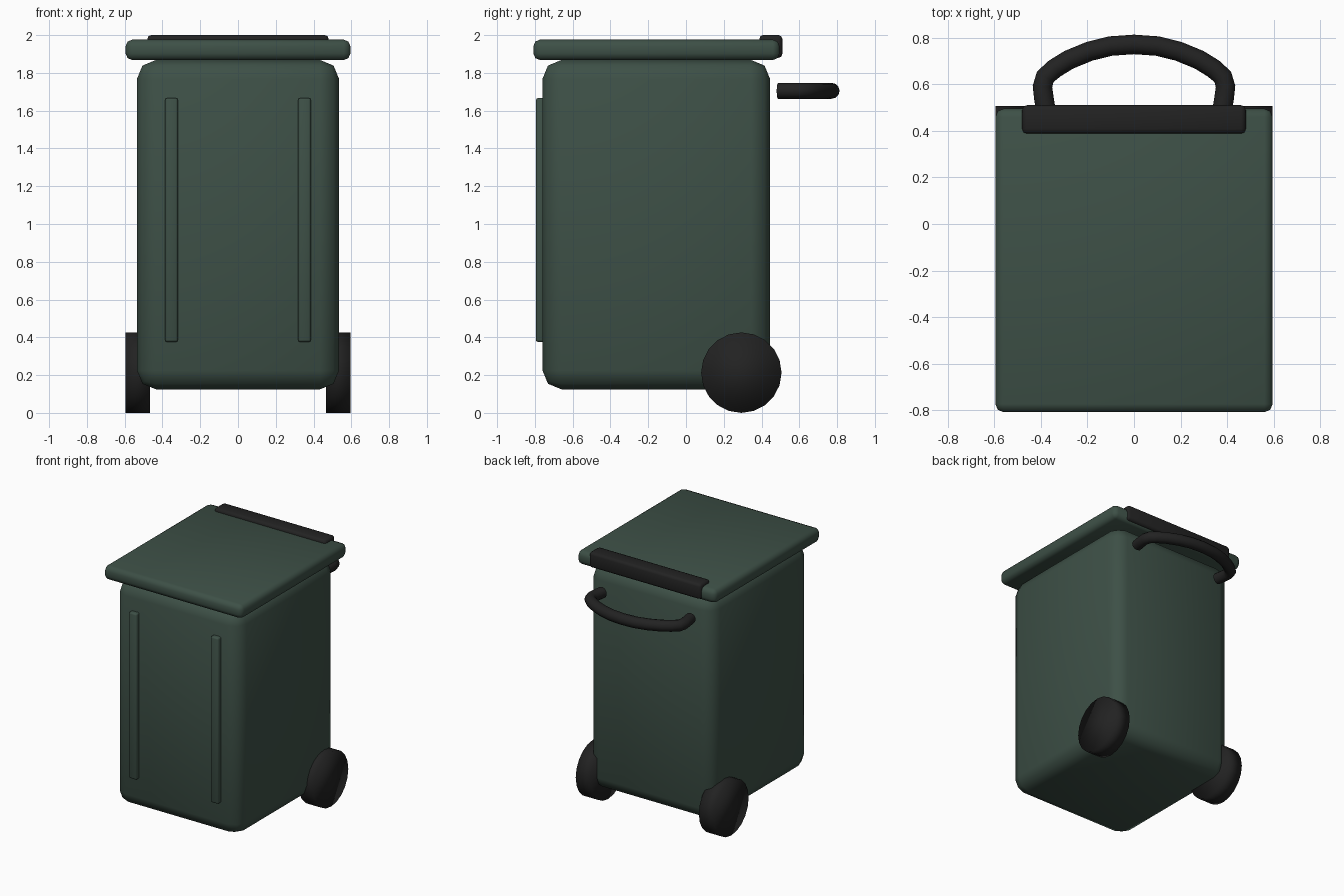
import bpy, math

if "Cube" in bpy.data.objects:
    bpy.data.objects.remove(bpy.data.objects["Cube"])


def material(name, rgb):
    m = bpy.data.materials.new(name)
    m.diffuse_color = (*rgb, 1)
    m.use_nodes = True
    m.node_tree.nodes["Principled BSDF"].inputs["Base Color"].default_value = m.diffuse_color
    return m


GREEN = material("dark_green_plastic", (0.047, 0.08, 0.062))
BLACK = material("black_rubber", (0.016, 0.016, 0.016))


def finish(name, mat):
    ob = bpy.context.object
    ob.name = name
    ob.data.materials.append(mat)
    return ob


def rounded_box(name, mat, lo, hi, bevel, segments=2):
    """Bevelled, smooth box between two opposite corners."""
    centre = [(a + b) / 2 for a, b in zip(lo, hi)]
    bpy.ops.mesh.primitive_cube_add(size=1, location=centre)
    ob = finish(name, mat)
    ob.scale = [b - a for a, b in zip(lo, hi)]
    bpy.ops.object.transform_apply(location=False, rotation=False, scale=True)
    mod = ob.modifiers.new("round", 'BEVEL')
    mod.width = bevel
    mod.segments = segments
    bpy.ops.object.shade_smooth()
    return ob


# Bin body, lid and hinge bar
rounded_box("body", GREEN, (-0.535, -0.76, 0.125), (0.535, 0.445, 1.868), 0.1)
rounded_box("lid", GREEN, (-0.595, -0.808, 1.868), (0.595, 0.495, 1.976), 0.035)
rounded_box("hinge_bar", BLACK, (-0.48, 0.388, 1.88), (0.48, 0.51, 2.0), 0.02)

for side, s in (("right", 1), ("left", -1)):
    # Raised rib on the front
    x = 0.352 * s
    rounded_box(side + "_front_rib", GREEN, (x - 0.034, -0.795, 0.375),
                (x + 0.034, -0.73, 1.667), 0.012)
    # Wheel
    bpy.ops.mesh.primitive_cylinder_add(
        vertices=20, radius=0.213, depth=0.13, location=(0.53 * s, 0.293, 0.213),
        rotation=(0, math.pi / 2, 0))
    finish(side + "_wheel", BLACK)
    bpy.ops.object.shade_smooth()

# Bowed handle tube at the back
half = [(0.378, 0.487), (0.387, 0.54), (0.393, 0.59), (0.381, 0.632),
        (0.34, 0.668), (0.28, 0.705), (0.19, 0.742), (0.1, 0.764)]
path = half + [(0, 0.771)] + [(-x, y) for x, y in reversed(half)]
curve = bpy.data.curves.new("handle", 'CURVE')
curve.dimensions = '3D'
curve.bevel_depth = 0.042
curve.bevel_resolution = 4
curve.use_fill_caps = True
spline = curve.splines.new('POLY')
spline.points.add(len(path) - 1)
for p, (x, y) in zip(spline.points, path):
    p.co = (x, y, 1.705, 1)
spline.use_smooth = True
curve.materials.append(BLACK)
handle = bpy.data.objects.new("handle", curve)
bpy.context.collection.objects.link(handle)
